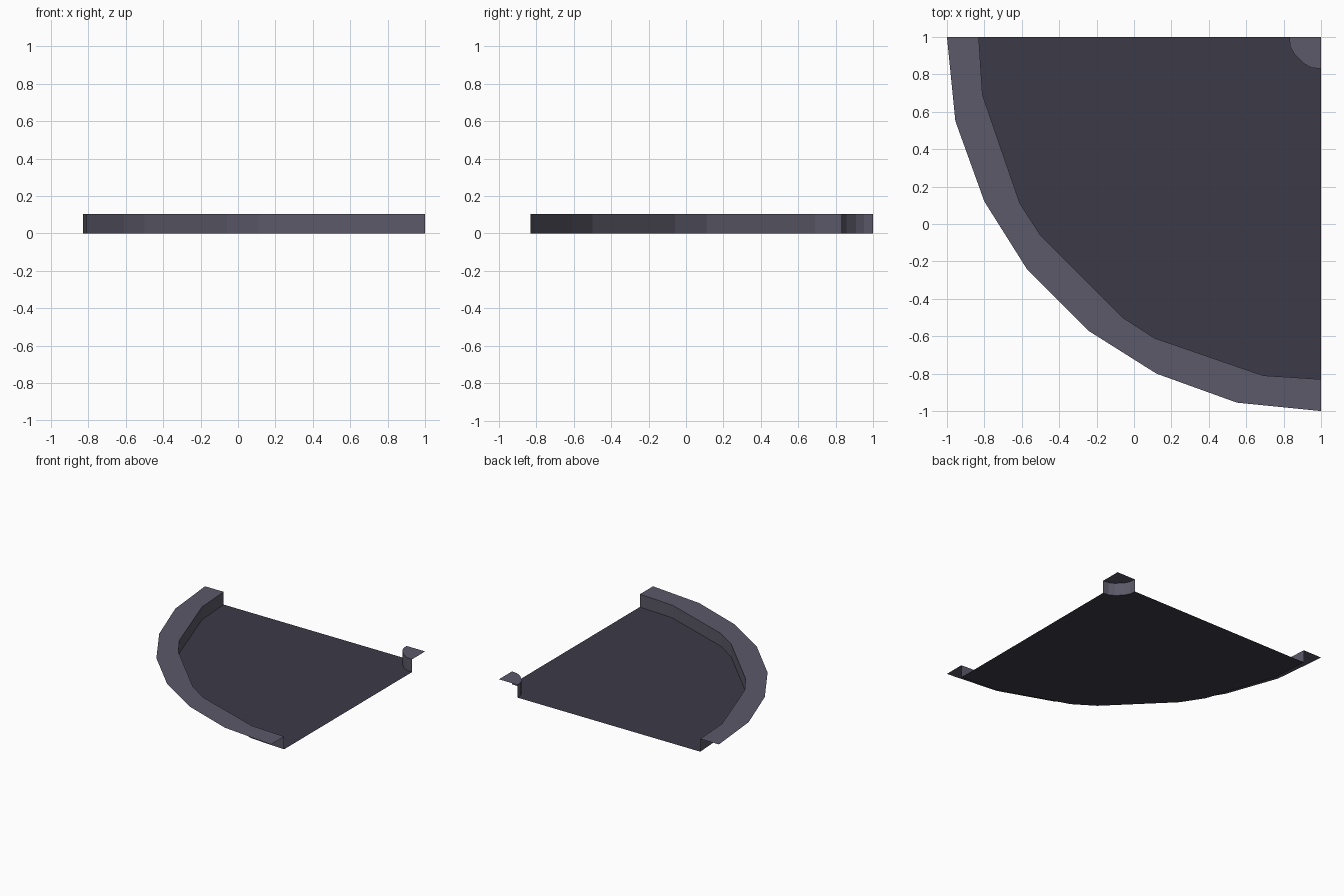
import bpy
import bmesh

if "Cube" in bpy.data.objects:
    bpy.data.objects.remove(bpy.data.objects["Cube"])

H = 0.105  # height of the kerb above the road


def material(name, rgb):
    m = bpy.data.materials.new(name)
    m.diffuse_color = (*rgb, 1.0)
    m.use_nodes = True
    m.node_tree.nodes["Principled BSDF"].inputs["Base Color"].default_value = m.diffuse_color
    return m


kerb_grey = material("kerb grey", (0.105, 0.100, 0.138))
road_dark = material("road dark grey", (0.046, 0.043, 0.064))


def mirrored(half):
    """Complete an arc by reflecting it in the tile's diagonal (swap x and y)."""
    return half + [(y, x) for x, y in reversed(half)]


def build(name, faces, mat):
    bm = bmesh.new()
    for pts in faces:
        bm.faces.new([bm.verts.new(p) for p in pts])
    bmesh.ops.remove_doubles(bm, verts=bm.verts, dist=1e-5)
    mesh = bpy.data.meshes.new(name)
    bm.to_mesh(mesh)
    bm.free()
    mesh.materials.append(mat)
    obj = bpy.data.objects.new(name, mesh)
    bpy.context.collection.objects.link(obj)
    return obj


def at(points, z):
    return [(x, y, z) for x, y in points]


def wall(points):
    """Vertical strip from the road up to the kerb along an arc."""
    return [[(*a, 0), (*b, 0), (*b, H), (*a, H)] for a, b in zip(points, points[1:])]


# Arcs run from the back edge round to the right edge
outer = mirrored([(-1, 1), (-0.955, 0.55), (-0.80, 0.12), (-0.57, -0.245)])
inner = mirrored([(-0.83, 1), (-0.81, 0.69), (-0.61, 0.11), (-0.50, -0.06)])
corner = mirrored([(0.83, 1), (0.835, 0.95), (0.857, 0.908)])

# Road surface between the two kerbs
build("road_surface", [at(inner + corner[::-1], 0)], road_dark)

# Wide outer kerb: top band and the wall facing the road
band = [at([outer[i], outer[i + 1], inner[i + 1], inner[i]], H)
        for i in range(len(outer) - 1)]
build("outer_kerb_top", band, kerb_grey)
build("outer_kerb_wall", wall(inner[::-1]), kerb_grey)

# Small kerb in the inside corner
build("corner_kerb_top", [at(corner + [(1, 1)], H)], kerb_grey)
build("corner_kerb_wall", wall(corner), kerb_grey)
